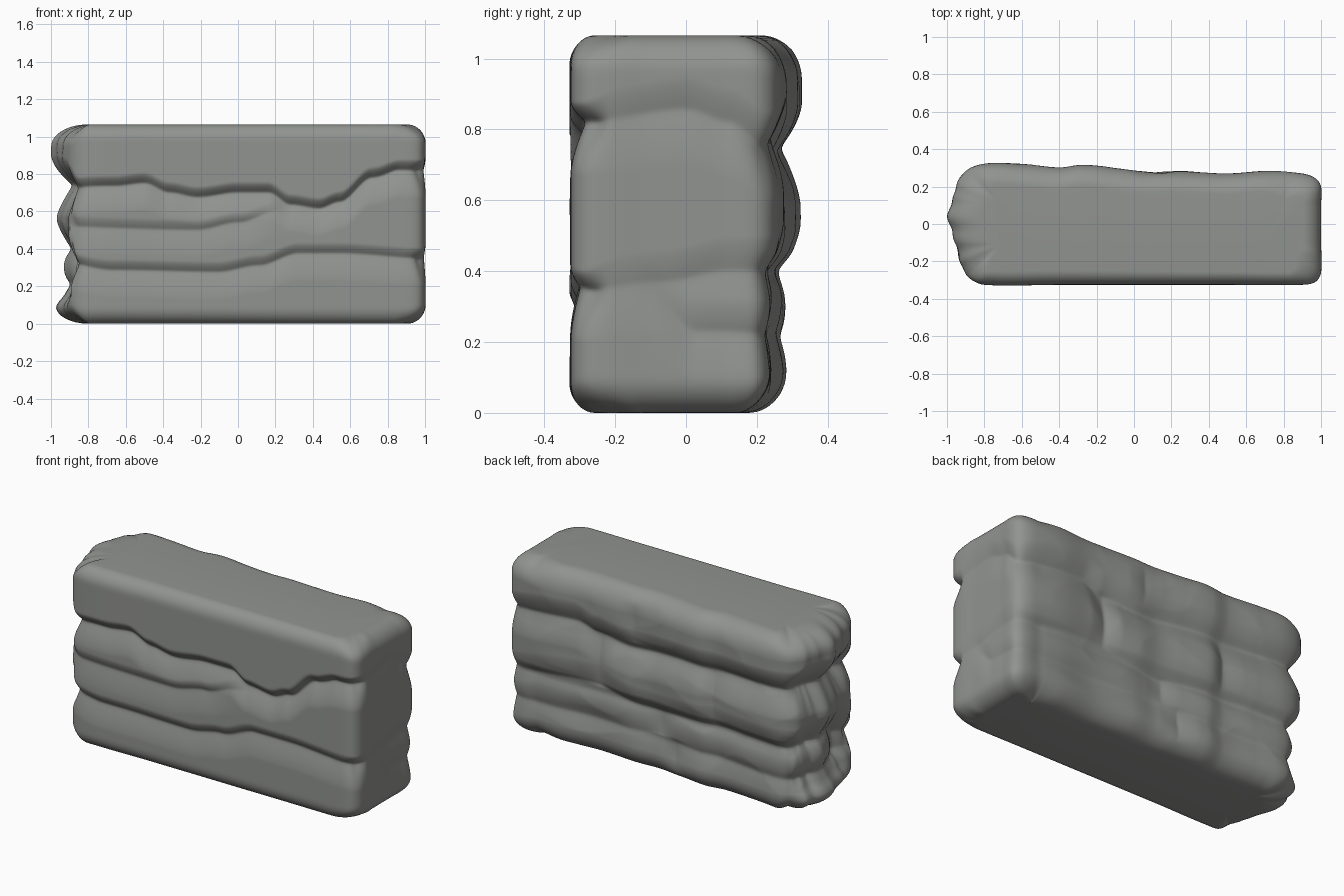
import bpy, bmesh, math
from mathutils import Vector, noise

if "Cube" in bpy.data.objects:
    bpy.data.objects.remove(bpy.data.objects["Cube"])

H = 1.065

def lookup(table, t):
    """Smooth interpolation of (t, value) pairs."""
    if t <= table[0][0]:
        return table[0][1]
    for (a, va), (b, vb) in zip(table, table[1:]):
        if t <= b:
            k = (t - a) / (b - a)
            return va + (vb - va) * k * k * (3 - 2 * k)
    return table[-1][1]

# plan outline, counter-clockwise from the front left corner
OUTLINE = [(-.945, -.16), (-.92, -.23), (-.88, -.29), (-.8, -.325), (-.4, -.325), (0, -.325),
           (.5, -.325), (.9, -.325), (.97, -.31), (1, -.26), (1, -.1), (1, .1), (1, .2),
           (.97, .245), (.9, .27), (.7, .285), (.45, .272), (.2, .288), (.05, .282),
           (-.1, .3), (-.28, .32), (-.4, .305), (-.6, .322), (-.77, .33), (-.88, .3),
           (-.95, .22), (-.97, .14), (-1, .04), (-.975, -.05)]

# seams: t runs 0-1 front, 1-2 right, 2-3 back, 3-4 left; (height, depth) tables
UPPER = ([(0, .725), (.2, .735), (.27, .75), (.33, .70), (.4, .675), (.5, .70), (.575, .70),
          (.63, .635), (.7, .615), (.75, .65), (.83, .78), (.9, .82), (1, .82), (1.5, .855),
          (1.7, .82), (1.9, .75), (2, .76), (2.2, .78), (2.27, .74), (2.4, .72), (2.6, .74),
          (3, .75), (3.5, .74), (4, .725)],
         [(0, .06), (.1, .04), (.9, .045), (1, .055), (1.15, .015), (1.7, .02), (2, .045),
          (2.9, .06), (3.1, .1), (3.9, .1), (4, .06)])
MIDDLE = ([(0, .52), (.4, .5), (.5, .54), (.6, .6), (.66, .61)],
          [(0, .01), (.06, .02), (.5, .022), (.66, 0), (3.9, 0), (4, .01)])
LOWER = ([(0, .335), (.07, .315), (.2, .285), (.45, .275), (.55, .31), (.65, .375), (.75, .375),
          (.95, .35), (1, .345), (1.4, .37), (1.7, .4), (2, .4), (2.25, .44), (2.45, .38),
          (2.7, .41), (3, .4), (3.5, .4), (4, .335)],
         [(0, .05), (.1, .028), (.9, .028), (1, .045), (1.15, .012), (1.7, .018), (2, .03),
          (2.9, .045), (3.1, .08), (3.9, .08), (4, .05)])
BOTTOM = ([(1.3, .34), (1.55, .23), (2, .22), (2.5, .23), (3, .21), (3.5, .21), (4, .24)],
          [(0, .03), (.06, 0), (1.25, 0), (1.55, .018), (2, .025), (2.9, .03), (3.1, .07),
           (3.9, .07), (4, .03)])
SEAMS = [UPPER, MIDDLE, LOWER, BOTTOM]

# rounding of the top and bottom rims: (t, horizontal reach), (t, vertical reach)
RIM_X = [(0, .22), (.12, .08), (.88, .07), (.98, .17), (1.02, .17), (1.25, .1), (1.7, .1),
         (1.97, .16), (2.03, .16), (2.15, .11), (2.85, .12), (3, .22), (3.2, .19), (3.8, .19), (4, .22)]
RIM_Z = [(0, .11), (.1, .085), (.9, .085), (1, .1), (1.8, .1), (2.1, .13), (2.9, .13), (3.2, .12), (4, .11)]
# how far the lower beds step back on the back and left: (height, amount)
STEP_BACK = [(.05, .042), (.2, .036), (.38, .03), (.46, .008), (.7, .006), (.8, 0)]
STEP_LEFT = [(.08, .005), (.16, .025), (.6, .03), (.85, 0)]
# upright joints on the back: t, low z, high z, depth
JOINTS = [(2.28, .42, .76, .03), (2.55, .05, .25, .02), (2.42, .76, 1.0, .015),
          (2.68, .42, .74, .02), (2.5, .24, .4, .015)]

def around(p):
    x, y = p.x, p.y / .3
    if abs(y) >= abs(x):
        return (x / -y + 1) / 2 if y < 0 else 2 + (1 - x / y) / 2
    return 1 + (y / x + 1) / 2 if x > 0 else 3 + (1 - y / -x) / 2

def inset(t, z, p):
    side = lookup([(0, .7), (.08, 0), (1, 0), (1.2, .3), (1.9, .4), (2.1, .7), (3, .7), (3.15, 1),
                   (3.9, 1), (4, .7)], t)
    total = lookup(STEP_BACK, z) * lookup([(1.8, 0), (2.05, 1), (2.95, 1), (3.15, 0)], t)
    total += lookup(STEP_LEFT, z) * lookup([(3, 0), (3.2, 1), (3.8, 1), (4, 0)], t)
    for height, depth in SEAMS:
        d = z - lookup(height, t)
        reach = (.055 + .1 * side) if d > 0 else (.14 + .02 * side)
        u = math.sqrt((d / reach) ** 2 + .006)
        total += lookup(depth, t) * max(0, 1.04 - u) ** 1.6
    for jt, lo, hi, depth in JOINTS:
        if lo < z < hi:
            fade = math.sin(math.pi * (z - lo) / (hi - lo)) ** .8
            total += depth * fade * max(0, 1 - abs(t - jt) / .06) ** 1.5
    # weathering on back and left
    if t > 2:
        amount = min(1, (t - 2) * 5, (4 - t) * 6)
        total += .01 * amount * abs(noise.noise(Vector((p.x * 2.5, p.y * 10, z * 5))))
    if t > 3:
        total += .0025 * (1 + math.sin(p.y * 55 + z * 3)) * min(1, (t - 3) * 6, (4 - t) * 6)
    # rounded rims
    rz = lookup(RIM_Z, t)
    h = max(0, min(z, H - z))
    if h < rz:
        total += lookup(RIM_X, t) * (1 - math.sqrt(max(0, 1 - (1 - h / rz) ** 2)))
    return total

def outline_points():
    pts, n = [], len(OUTLINE)
    for i in range(n):
        a, b, c, d = (Vector(OUTLINE[(i + k) % n]) for k in (-1, 0, 1, 2))
        length = (c - b).length
        steps = max(3, round(length / .011))
        m0 = (c - a) * length / ((c - b).length + (b - a).length)
        m1 = (d - b) * length / ((d - c).length + (c - b).length)
        for s in range(steps):
            k = s / steps
            pts.append(b * (2*k**3 - 3*k*k + 1) + m0 * (k**3 - 2*k*k + k)
                       + c * (3*k*k - 2*k**3) + m1 * (k**3 - k*k))
    return pts

# heights, closer together near the rims
rim = [.12 * (i / 12) ** 2 for i in range(12)]
levels = rim + [.12 + (H - .24) * i / 110 for i in range(111)] + [H - r for r in reversed(rim)]

bm = bmesh.new()
base = outline_points()
rings = []
for z in levels:
    ring = []
    for p in base:
        core = Vector((max(-.7, min(.8, p.x)), max(-.1, min(.1, p.y))))
        q = p - (p - core).normalized() * inset(around(p), z, p)
        ring.append(bm.verts.new((q.x, q.y, z)))
    rings.append(ring)
n = len(base)
for a, b in zip(rings, rings[1:]):
    for i in range(n):
        j = (i + 1) % n
        bm.faces.new((a[i], a[j], b[j], b[i]))
bm.faces.new(rings[-1])
bm.faces.new(rings[0][::-1])
bmesh.ops.recalc_face_normals(bm, faces=bm.faces)

mesh = bpy.data.meshes.new("layered_rock")
bm.to_mesh(mesh)
bm.free()
rock = bpy.data.objects.new("layered_rock", mesh)
bpy.context.collection.objects.link(rock)

stone = bpy.data.materials.new("grey stone")
stone.diffuse_color = (.285, .295, .28, 1)
stone.use_nodes = True
stone.node_tree.nodes["Principled BSDF"].inputs["Base Color"].default_value = stone.diffuse_color
mesh.materials.append(stone)

bpy.context.view_layer.objects.active = rock
rock.select_set(True)
bpy.ops.object.shade_smooth_by_angle(angle=math.radians(50))
